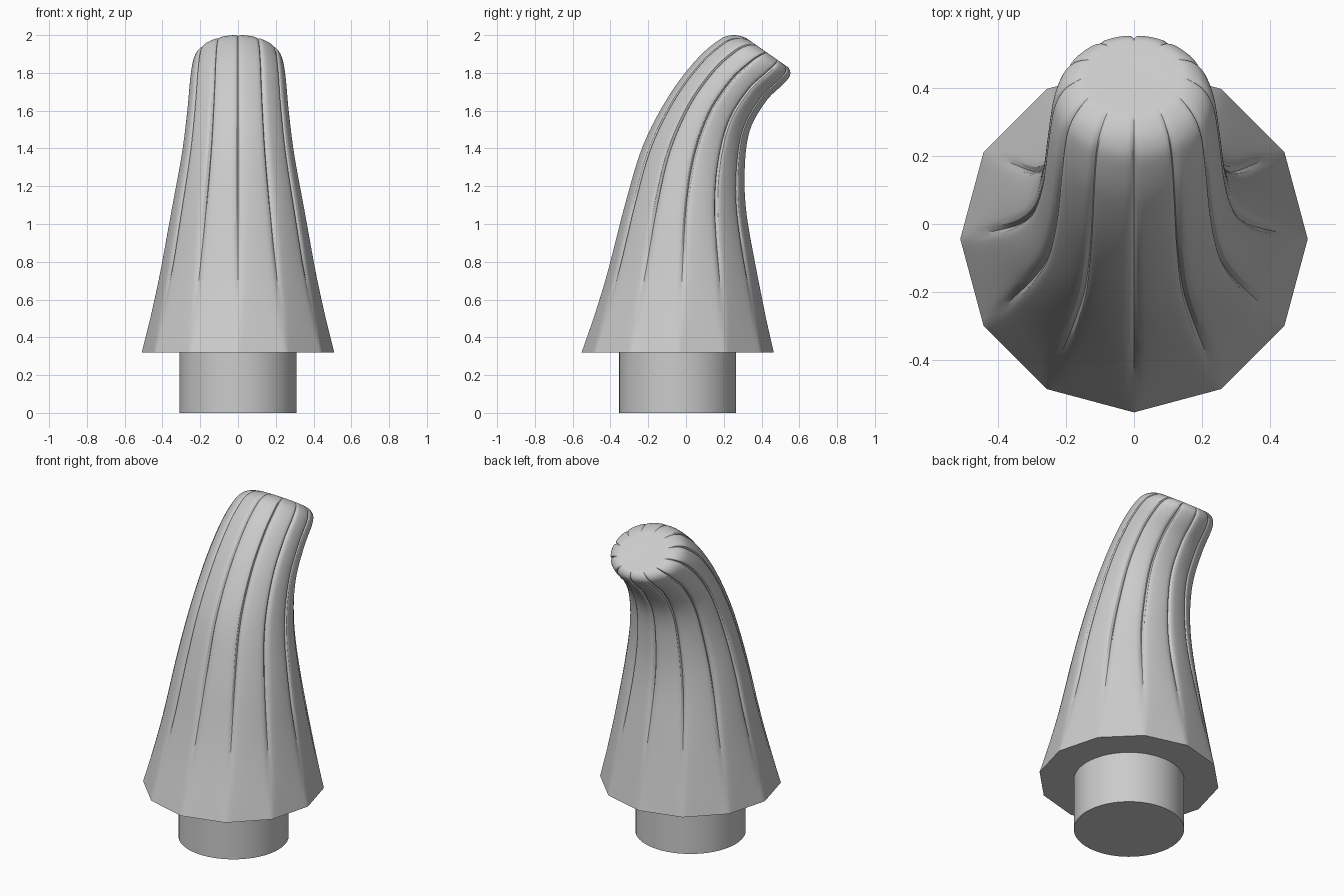
import bpy, bmesh, math
from mathutils import Vector

if "Cube" in bpy.data.objects:
    bpy.data.objects.remove(bpy.data.objects["Cube"])

grey = bpy.data.materials.new("plain grey")
grey.diffuse_color = (0.6, 0.6, 0.6, 1)
grey.use_nodes = True
grey.node_tree.nodes["Principled BSDF"].inputs["Base Color"].default_value = grey.diffuse_color

RIBS, SEG, STEPS = 12, 16, 6
# front y, front z, back y, back z, half width, groove amount
SECTIONS = [
    (-0.553, 0.319, 0.465, 0.319, 0.51, 0.0),
    (-0.432, 0.70, 0.388, 0.70, 0.425, 0.4),
    (-0.322, 1.11, 0.322, 1.05, 0.351, 0.9),
    (-0.226, 1.42, 0.311, 1.29, 0.299, 1.0),
    (-0.09, 1.68, 0.338, 1.495, 0.269, 1.0),
    (0.053, 1.868, 0.424, 1.65, 0.253, 1.0),
    (0.168, 1.97, 0.515, 1.74, 0.237, 1.0),
    (0.237, 1.999, 0.55, 1.785, 0.212, 1.0),
    (0.305, 1.99, 0.546, 1.822, 0.165, 1.0),
    (0.35, 1.962, 0.515, 1.847, 0.112, 1.0),
    (0.38, 1.941, 0.487, 1.866, 0.075, 0.0),
]


def spline(a, b, c, d, t):
    """Smooth curve through b and c."""
    return 0.5 * (2 * b + (c - a) * t + (2 * a - 5 * b + 4 * c - d) * t * t
                  + (3 * b - a - 3 * c + d) * t ** 3)


def section_at(i, t):
    last = len(SECTIONS) - 1
    near = [SECTIONS[min(max(i + k, 0), last)] for k in (-1, 0, 1, 2)]
    if i == 0:                                # straight flare at the foot
        near[0] = [2 * p - q for p, q in zip(SECTIONS[0], SECTIONS[1])]
    return [spline(*v, t) for v in zip(*near)]


def ring(bm, s):
    """Cross-section going from a flat-sided polygon to narrow grooves."""
    fy, fz, by, bz, width, groove = s
    groove = min(max(groove, 0), 1)
    centre = Vector((0, (fy + by) / 2, (fz + bz) / 2))
    half = Vector((0, (by - fy) / 2, (bz - fz) / 2))
    verts = []
    for k in range(RIBS * SEG):
        u = (k % SEG) / SEG - 0.5            # position across one rib
        a = 2 * math.pi * k / (RIBS * SEG)
        flat = math.cos(math.pi / RIBS) / math.cos(u * 2 * math.pi / RIBS)
        ribbed = 1.005 - 0.06 * abs(2 * u) ** 9
        r = flat + (ribbed - flat) * groove
        verts.append(bm.verts.new(centre + Vector((width * r * math.cos(a), 0, 0))
                                  + half * r * math.sin(a)))
    return verts


def finish(bm, name, angle):
    bmesh.ops.recalc_face_normals(bm, faces=bm.faces)
    mesh = bpy.data.meshes.new(name)
    bm.to_mesh(mesh)
    bm.free()
    mesh.materials.append(grey)
    ob = bpy.data.objects.new(name, mesh)
    bpy.context.collection.objects.link(ob)
    bpy.ops.object.select_all(action='DESELECT')
    ob.select_set(True)
    bpy.context.view_layer.objects.active = ob
    bpy.ops.object.shade_smooth_by_angle(angle=math.radians(angle))


# Curved ribbed stem
bm = bmesh.new()
rings = [ring(bm, section_at(i, j / STEPS))
         for i in range(len(SECTIONS) - 1) for j in range(STEPS)]
rings.append(ring(bm, SECTIONS[-1]))
n = RIBS * SEG
for lo, hi in zip(rings, rings[1:]):
    for k in range(n):
        bm.faces.new((lo[k], lo[(k + 1) % n], hi[(k + 1) % n], hi[k]))
bm.faces.new(rings[0])
bm.faces.new(rings[-1])
finish(bm, "curved_stem", 28)

# Round plug under the stem
bm = bmesh.new()
bmesh.ops.create_cone(bm, cap_ends=True, segments=64, radius1=0.31, radius2=0.31, depth=0.319)
bmesh.ops.translate(bm, verts=bm.verts, vec=(0, -0.044, 0.1595))
finish(bm, "base_plug", 30)
